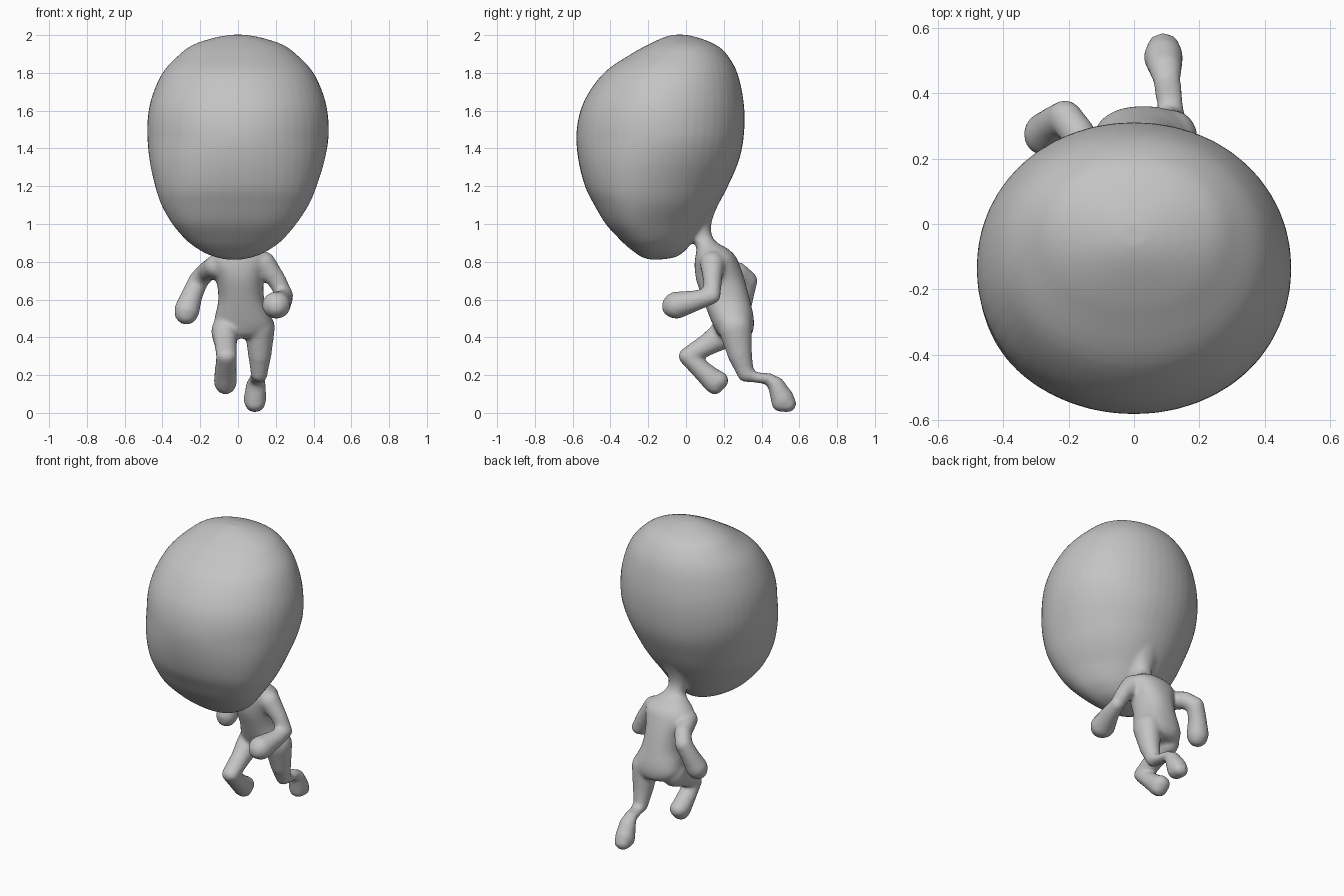
import bpy, bmesh
from math import sin, cos, pi, copysign
from mathutils import Vector

cube = bpy.data.objects.get("Cube")
if cube:
    bpy.data.objects.remove(cube, do_unlink=True)

SIDES = 48
bm = bmesh.new()


def skin(rings):
    """Bridge a stack of point rings and close both ends."""
    loops = [[bm.verts.new(p) for p in ring] for ring in rings]
    for low, high in zip(loops, loops[1:]):
        for i in range(len(low)):
            j = (i + 1) % len(low)
            bm.faces.new((low[i], low[j], high[j], high[i]))
    bm.faces.new(loops[0][::-1])
    bm.faces.new(loops[-1])


def smooth_rows(rows, steps=4):
    """Pass a smooth spline through rows of numbers."""
    vecs = [Vector(row) for row in rows]
    result = []
    for i in range(len(vecs) - 1):
        a, b, c, d = (vecs[min(max(i + k, 0), len(vecs) - 1)] for k in (-1, 0, 1, 2))
        for s in range(steps):
            t = s / steps
            result.append(0.5 * (2 * b + (c - a) * t
                                 + (2 * a - 5 * b + 4 * c - d) * t * t
                                 + (3 * b - a - 3 * c + d) * t ** 3))
    return result + [vecs[-1]]


def egg_section(z, front, back, half_width, shift, taper, square):
    """Horizontal rounded oval, narrowed towards the back by the taper."""
    ring = []
    for i in range(SIDES):
        t = 2 * pi * i / SIDES
        u, v = (copysign(abs(f) ** (2 / square), f) for f in (cos(t), sin(t)))
        x = half_width * u * (1 - taper * v) / (1 + 0.4 * taper ** 2)
        ring.append((x + shift, (front + back) / 2 + (back - front) / 2 * v, z))
    return ring


def head_section(z, front, back, half_width):
    """Squarer, tapered and slightly off-centre towards the chin."""
    low = min(max((1.45 - z) / 0.45, 0), 1)
    return egg_section(z, front, back, half_width, -0.02 * low, 0.25 * low, 2.05 + 0.25 * low)


def capsule(start, end):
    """Round-ended tapered link between two (x, y, z, radius, widening) joints."""
    a, b = Vector(start[:3]), Vector(end[:3])
    axis = (b - a).normalized()
    side = Vector((1, 0, 0))
    side = (side - axis * side.dot(axis)).normalized()
    up = axis.cross(side)
    rings = []
    for centre, joint, first in ((a, start, -8), (b, end, 0)):
        radius, wide = joint[3:]
        for k in range(9):
            angle = (first + k) * pi / 17
            mid = centre + axis * radius * sin(angle)
            r = radius * cos(angle)
            rings.append([mid + side * r * wide * cos(2 * pi * i / 24)
                          + up * r * sin(2 * pi * i / 24) for i in range(24)])
    skin(rings)


def limb(joints):
    for start, end in zip(joints, joints[1:]):
        capsule(start, end)


# Head: height, front, back, half width
head = [
    (0.812, -0.19, -0.13, 0.04), (0.823, -0.23, -0.06, 0.09),
    (0.845, -0.265, -0.02, 0.15), (0.88, -0.31, 0.015, 0.207),
    (0.92, -0.352, 0.045, 0.255), (1.0, -0.425, 0.1, 0.322),
    (1.1, -0.485, 0.168, 0.385), (1.2, -0.535, 0.222, 0.425),
    (1.35, -0.572, 0.285, 0.466), (1.5, -0.579, 0.309, 0.481),
    (1.65, -0.54, 0.305, 0.463), (1.8, -0.435, 0.272, 0.4),
    (1.9, -0.29, 0.215, 0.307), (1.95, -0.2, 0.155, 0.235),
    (1.985, -0.125, 0.07, 0.13), (2.002, -0.07, 0, 0.04),
]
skin([head_section(*row) for row in smooth_rows(head)])

# Torso, neck and nape: height, front, back, half width, sideways shift
torso = [
    (0.395, 0.2, 0.32, 0.08, 0.03), (0.415, 0.17, 0.348, 0.125, 0.03),
    (0.46, 0.145, 0.36, 0.155, 0.03), (0.52, 0.12, 0.356, 0.145, 0.025),
    (0.6, 0.09, 0.338, 0.122, 0.018), (0.7, 0.055, 0.312, 0.125, 0.01),
    (0.78, 0.045, 0.285, 0.15, 0.005), (0.83, 0.05, 0.262, 0.15, 0.01),
    (0.87, 0.055, 0.22, 0.105, 0.01), (0.91, 0.04, 0.155, 0.062, 0.01),
    (0.97, 0, 0.132, 0.062, 0), (1.05, 0, 0.148, 0.085, 0), (1.16, 0, 0.2, 0.09, 0),
]
skin([egg_section(*row, taper=0, square=2.25) for row in smooth_rows(torso)])

# Left arm, bent forwards
limb([(0.135, 0.14, 0.79, 0.066, 1), (0.2, 0.14, 0.71, 0.051, 1),
      (0.25, 0.14, 0.62, 0.044, 1), (0.235, 0.06, 0.597, 0.054, 1),
      (0.203, -0.05, 0.57, 0.073, 1.05), (0.203, -0.067, 0.565, 0.062, 1.05)])
# Right arm, swung back
limb([(-0.12, 0.15, 0.775, 0.06, 1), (-0.17, 0.275, 0.745, 0.053, 1),
      (-0.21, 0.326, 0.7, 0.053, 1), (-0.245, 0.303, 0.62, 0.057, 1),
      (-0.27, 0.275, 0.545, 0.068, 1), (-0.274, 0.27, 0.527, 0.06, 1.05)])
# Left leg, pushing off behind
limb([(0.115, 0.26, 0.45, 0.09, 0.9), (0.115, 0.285, 0.31, 0.066, 0.95),
      (0.112, 0.315, 0.208, 0.045, 1), (0.11, 0.37, 0.187, 0.028, 1.5),
      (0.1, 0.44, 0.18, 0.031, 1.4), (0.095, 0.478, 0.147, 0.046, 1.15),
      (0.09, 0.51, 0.075, 0.063, 0.97), (0.09, 0.498, 0.052, 0.046, 1.15),
      (0.09, 0.538, 0.048, 0.046, 1.15)])
# Right leg, knee raised forwards
limb([(-0.07, 0.22, 0.43, 0.085, 0.85), (-0.065, 0.12, 0.365, 0.06, 1),
      (-0.06, 0.006, 0.3, 0.046, 1.2), (-0.065, 0.08, 0.23, 0.053, 1.1),
      (-0.067, 0.15, 0.167, 0.064, 0.97), (-0.067, 0.175, 0.172, 0.05, 1.15),
      (-0.067, 0.153, 0.144, 0.047, 1.15)])

bmesh.ops.recalc_face_normals(bm, faces=bm.faces)
mesh = bpy.data.meshes.new("running_figure")
bm.to_mesh(mesh)
bm.free()
figure = bpy.data.objects.new("running_figure", mesh)
bpy.context.collection.objects.link(figure)

# Plain clay colour
clay = bpy.data.materials.new("clay_grey")
clay.use_nodes = True
colour = (0.55, 0.55, 0.55, 1)
clay.diffuse_color = colour
clay.node_tree.nodes["Principled BSDF"].inputs["Base Color"].default_value = colour
mesh.materials.append(clay)

# Fuse all parts into one soft skin
fuse = figure.modifiers.new("fuse", "REMESH")
fuse.mode = 'VOXEL'
fuse.voxel_size = 0.011
fuse.use_smooth_shade = True
soften = figure.modifiers.new("soften", "SMOOTH")
soften.factor = 0.5
soften.iterations = 12
